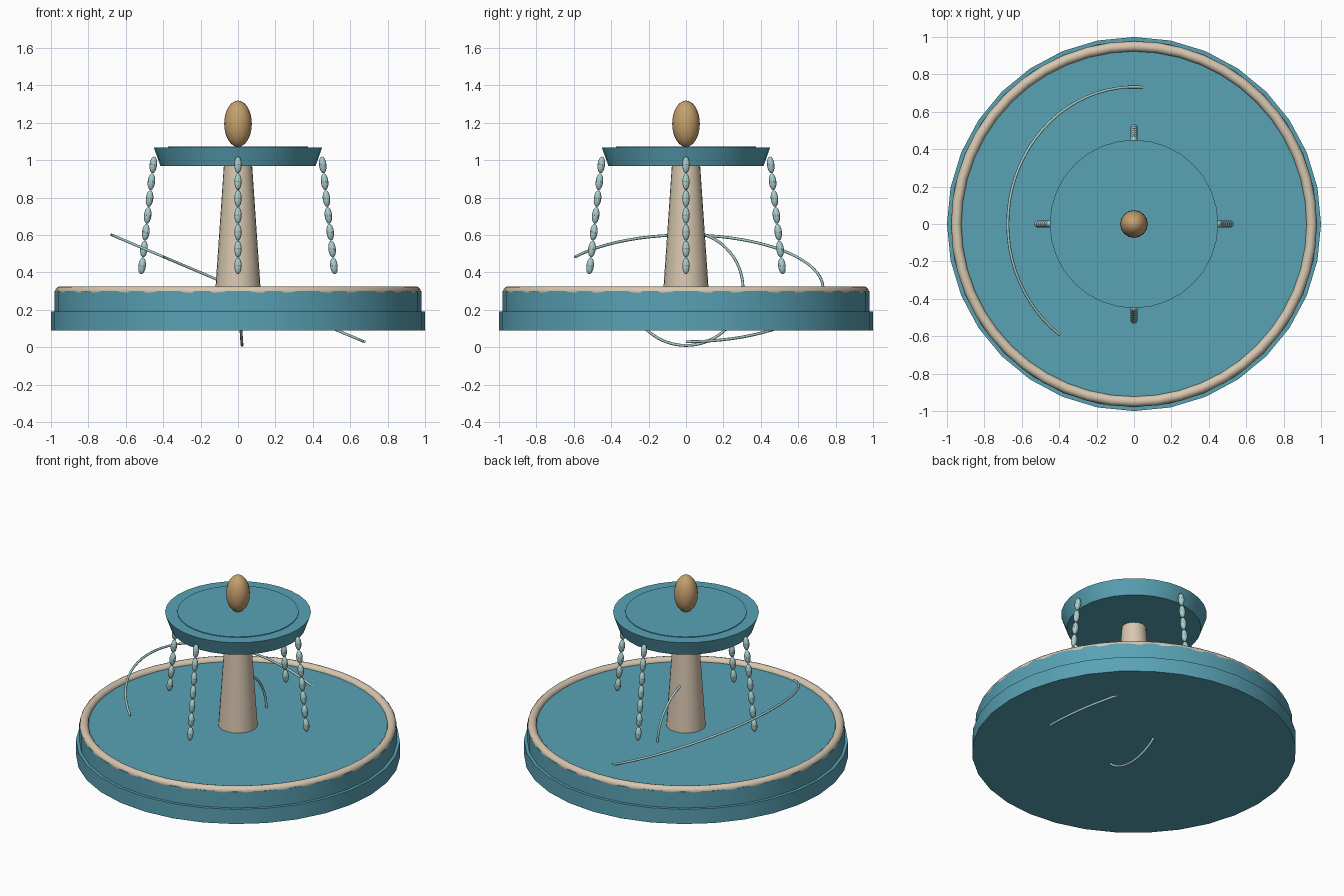
import bpy
import math
from mathutils import Matrix, Vector

cube = bpy.data.objects.get("Cube")
if cube:
    bpy.data.objects.remove(cube, do_unlink=True)


def material(name, rgb):
    m = bpy.data.materials.new(name)
    m.use_nodes = True
    color = (*rgb, 1.0)
    m.diffuse_color = color
    m.node_tree.nodes["Principled BSDF"].inputs["Base Color"].default_value = color
    return m


TEAL = material("teal", (0.10, 0.36, 0.46))
SAND = material("sand", (0.68, 0.57, 0.43))
GOLD = material("gold", (0.56, 0.35, 0.15))
PALE = material("pale aqua", (0.40, 0.61, 0.61))


def finish(name, mat, smooth=True):
    ob = bpy.context.object
    ob.name = name
    ob.data.materials.append(mat)
    if smooth:
        bpy.ops.object.shade_smooth_by_angle(angle=math.radians(35))
    return ob


def drum(name, mat, r_bottom, r_top, z0, z1, sides=32):
    bpy.ops.mesh.primitive_cone_add(vertices=sides, radius1=r_bottom, radius2=r_top,
                                    depth=z1 - z0, location=(0, 0, (z0 + z1) / 2))
    return finish(name, mat)


def ellipsoid(name, mat, center, radius, half_height, segments, rings, tilt=None):
    bpy.ops.mesh.primitive_uv_sphere_add(segments=segments, ring_count=rings, radius=1)
    ob = finish(name, mat)
    scale = Matrix.Diagonal((radius, radius, half_height, 1))
    turn = tilt.to_matrix().to_4x4() if tilt else Matrix()
    ob.data.transform(turn @ scale)
    ob.location = center
    return ob


def wire_arc(name, radius, start, end, tilt, z, steps=48):
    # Thin tube following part of a circle tilted about y
    curve = bpy.data.curves.new(name, "CURVE")
    curve.dimensions = "3D"
    curve.bevel_depth = 0.0075
    curve.bevel_resolution = 2
    curve.use_fill_caps = True
    spline = curve.splines.new("POLY")
    spline.points.add(steps)
    turn = Matrix.Rotation(tilt, 3, "Y")
    for i, p in enumerate(spline.points):
        a = start + (end - start) * i / steps
        v = turn @ Vector((radius * math.cos(a), radius * math.sin(a), 0))
        p.co = (*v, 1)
    ob = bpy.data.objects.new(name, curve)
    ob.location.z = z
    bpy.context.collection.objects.link(ob)
    curve.materials.append(PALE)


# Stepped basin and its rounded rim
drum("basin_foot", TEAL, 1.0, 1.0, 0.09, 0.19)
drum("basin", TEAL, 0.98, 0.98, 0.185, 0.30)
bpy.ops.mesh.primitive_torus_add(major_radius=0.95, minor_radius=0.028, major_segments=48,
                                 minor_segments=12, location=(0, 0, 0.298))
finish("basin_rim", SAND)

# Column, upper bowl, water disc and finial
drum("column", SAND, 0.122, 0.075, 0.295, 0.98, 24)
drum("upper_bowl", TEAL, 0.415, 0.45, 0.97, 1.068)
drum("upper_water", TEAL, 0.375, 0.375, 1.06, 1.073)
ellipsoid("finial", GOLD, (0, 0, 1.195), 0.074, 0.124, 16, 12)

# Four hanging strings of beads
BEADS = 7
for side in range(4):
    out = Vector((math.cos(side * math.pi / 2), math.sin(side * math.pi / 2), 0))
    top = out * 0.453 + Vector((0, 0, 0.975))
    bottom = out * 0.513 + Vector((0, 0, 0.435))
    tilt = (top - bottom).to_track_quat("Z", "Y")
    for i in range(BEADS):
        ellipsoid(f"bead_{side + 1}_{i + 1}", PALE, top.lerp(bottom, i / (BEADS - 1)),
                  0.02, 0.045, 10, 8, tilt)

# Two loose wire arcs
wire_arc("large_wire", 0.733, 0, math.pi * 1.3, 0.4, 0.315)
wire_arc("small_wire", 0.305, -math.pi * 0.3, math.pi, 1.5, 0.314)
